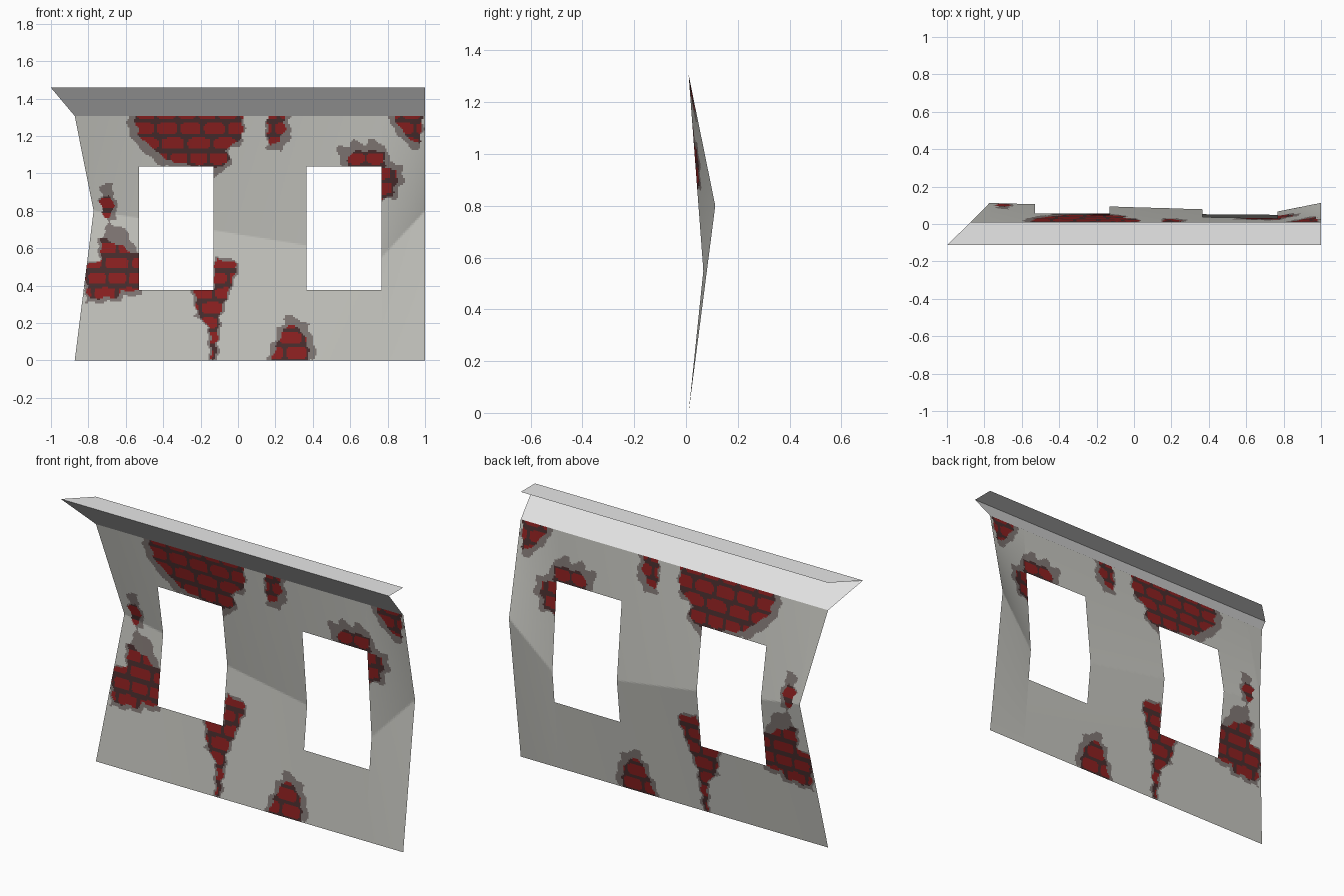
import bpy, bmesh, math
from mathutils import Vector

if "Cube" in bpy.data.objects:
    bpy.data.objects.remove(bpy.data.objects["Cube"])


def srgb(r, g, b):
    return [((c / 255 + 0.055) / 1.055) ** 2.4 for c in (r, g, b)] + [1.0]


def material(name, *rgb):
    m = bpy.data.materials.new(name)
    m.diffuse_color = srgb(*rgb)
    m.use_nodes = True
    m.node_tree.nodes["Principled BSDF"].inputs["Base Color"].default_value = m.diffuse_color
    return m


PLASTER = material("grey plaster", 196, 196, 190)
RIM = material("chipped plaster", 128, 119, 116)
MORTAR = material("dark mortar", 72, 45, 45)
BRICK = material("red brick", 140, 32, 32)
TRIM = material("pale cornice", 231, 231, 231)

TOP, CORNICE_TOP, BASE_Y = 1.307, 1.458, 0.01
LEFT = -0.873


def new_object(name, bm, mats):
    me = bpy.data.meshes.new(name)
    bm.to_mesh(me)
    bm.free()
    for m in mats:
        me.materials.append(m)
    ob = bpy.data.objects.new(name, me)
    bpy.context.collection.objects.link(ob)
    return ob


# Crease of the buckled wall: x, y, z
CREASE = [(-0.772, 0.113, 0.80), (0.767, 0.067, 0.55), (1.0, 0.113, 0.80)]


def crease_at(x):
    for (x0, y0, z0), (x1, y1, z1) in zip(CREASE, CREASE[1:]):
        if x <= x1 + 1e-6:
            t = max(0.0, (x - x0) / (x1 - x0))
            return y0 + t * (y1 - y0), z0 + t * (z1 - z0)
    return CREASE[-1][1:]


def wall_y(x, z):
    yc, zc = crease_at(x)
    t = z / zc if z < zc else (TOP - z) / (TOP - zc)
    return BASE_Y + (yc - BASE_Y) * t


def left_x(z):
    t = z / 0.8 if z < 0.8 else (TOP - z) / (TOP - 0.8)
    return LEFT + 0.101 * t


# Exposed brick patches: outline, rim width, rim shift
PATCHES = [
    ([(-.56, 1.32), (.025, 1.32), (.025, 1.2), (-.07, 1.12), (-.04, 1.07), (-.13, 1.02),
      (-.38, 1.07), (-.45, 1.13), (-.53, 1.2)], .02, (-.015, -.015)),
    ([(.16, 1.32), (.25, 1.32), (.25, 1.22), (.21, 1.16), (.16, 1.16)], .02, (.01, -.02)),
    ([(.83, 1.32), (.99, 1.32), (.97, 1.15), (.91, 1.19), (.86, 1.25)], .02, (-.015, -.005)),
    ([(.59, 1.03), (.59, 1.1), (.64, 1.12), (.78, 1.12), (.79, 1.03)], .04, (-.015, .01)),
    ([(.76, 1.03), (.85, 1.02), (.85, .96), (.82, .87), (.76, .86)], .02, (.015, .015)),
    ([(-.73, .66), (-.52, .56), (-.52, .37), (-.62, .37), (-.64, .34), (-.8, .33),
      (-.82, .5), (-.73, .54)], .015, (0, -.01)),
    ([(-.74, .86), (-.69, .88), (-.66, .85), (-.68, .77), (-.71, .75)], .012, (.01, 0)),
    ([(-.12, .54), (0, .52), (-.05, .37), (-.1, .26), (-.12, .0), (-.14, .0),
      (-.15, .18), (-.22, .25), (-.23, .38), (-.13, .38)], .012, (0, 0)),
    ([(.17, -.01), (.38, -.01), (.37, .1), (.33, .17), (.26, .19), (.22, .11)], .025, (.01, .025)),
]
# Places where only the plaster skin is worn
WORN = [[(-.73, .64), (-.69, .74), (-.6, .7), (-.53, .56)],
        [(-.74, .93), (-.67, .95), (-.67, .84), (-.72, .84)],
        [(-.16, -.01), (-.11, -.01), (-.12, .05), (-.15, .05)],
        [(-.13, 1.04), (-.06, 1.06), (-.09, 1.0), (-.13, .96)]]


def inside(p, poly):
    hit = False
    for (ax, az), (bx, bz) in zip(poly, poly[1:] + poly[:1]):
        if (az > p[1]) != (bz > p[1]) and p[0] < ax + (p[1] - az) * (bx - ax) / (bz - az):
            hit = not hit
    return hit


def near(p, poly, r):
    if inside(p, poly):
        return True
    p = Vector(p)
    for a, b in zip(poly, poly[1:] + poly[:1]):
        a, b = Vector(a), Vector(b)
        d = b - a
        t = min(1, max(0, (p - a).dot(d) / d.length_squared))
        if (p - a - d * t).length < r:
            return True
    return False


def is_brick(x, z):
    row = math.floor(z / 0.08)
    width = 0.125 + 0.02 * math.sin(row * 2.3)
    u = ((x + 0.5 * width * (row % 2)) / width) % 1 - 0.5
    v = (z / 0.08) % 1 - 0.5
    return abs(u / 0.43) ** 4 + abs(v / 0.38) ** 4 < 1


def surface(x, z):
    # slightly ragged outlines
    p = (x + .006 * math.sin(z * 90), z + .006 * math.sin(x * 75 + 1))
    result = 0
    for poly, r, (dx, dz) in PATCHES:
        xs, zs = [q[0] for q in poly], [q[1] for q in poly]
        if not (min(xs) - .07 < x < max(xs) + .07 and min(zs) - .07 < z < max(zs) + .07):
            continue
        if inside(p, poly):
            return 3 if is_brick(x, z) else 2
        wob = r * (1 + .35 * math.sin(x * 60 + z * 45))
        if near((p[0] - dx, p[1] - dz), poly, wob):
            result = 1
    return result or int(any(inside(p, w) for w in WORN))


def steps(breaks, size=0.009):
    out = [breaks[0]]
    for a, b in zip(breaks, breaks[1:]):
        n = math.ceil((b - a) / size)
        out += [a + (b - a) * i / n for i in range(1, n + 1)]
    return out


# Wall sheet with two window openings
WX = [LEFT, -0.53, -0.131, 0.366, 0.767, 1.0]
WZ = [0, 0.377, 1.037, TOP]
xs, zs = steps(WX), steps(WZ)
bm = bmesh.new()
grid = []
for z in zs:
    line = []
    for x in xs:
        if x < WX[1]:  # squeeze the left bay up to the bent corner
            x = WX[1] + (x - WX[1]) * (left_x(z) - WX[1]) / (LEFT - WX[1])
        line.append(bm.verts.new((x, wall_y(x, z), z)))
    grid.append(line)
for j in range(len(zs) - 1):
    for i in range(len(xs) - 1):
        cx, cz = (xs[i] + xs[i + 1]) / 2, (zs[j] + zs[j + 1]) / 2
        if WZ[1] < cz < WZ[2] and (WX[1] < cx < WX[2] or WX[3] < cx < WX[4]):
            continue
        f = bm.faces.new((grid[j][i], grid[j][i + 1], grid[j + 1][i + 1], grid[j + 1][i]))
        c = f.calc_center_median()
        f.material_index = surface(c.x, c.z)
bmesh.ops.delete(bm, geom=[v for v in bm.verts if not v.link_faces], context='VERTS')
new_object("wall", bm, [PLASTER, RIM, MORTAR, BRICK])

# Cornice: sloping front and flat top, mitred at the left end, open at the right
bm = bmesh.new()
profile = [(LEFT, BASE_Y, TOP), (-1.0, -0.113, CORNICE_TOP), (LEFT, BASE_Y, CORNICE_TOP)]
ends = [(bm.verts.new(p), bm.verts.new((1.0, p[1], p[2]))) for p in profile]
for (a, b), (c, d) in zip(ends, ends[1:]):
    bm.faces.new((a, b, d, c))
bm.normal_update()
new_object("cornice", bm, [TRIM])
